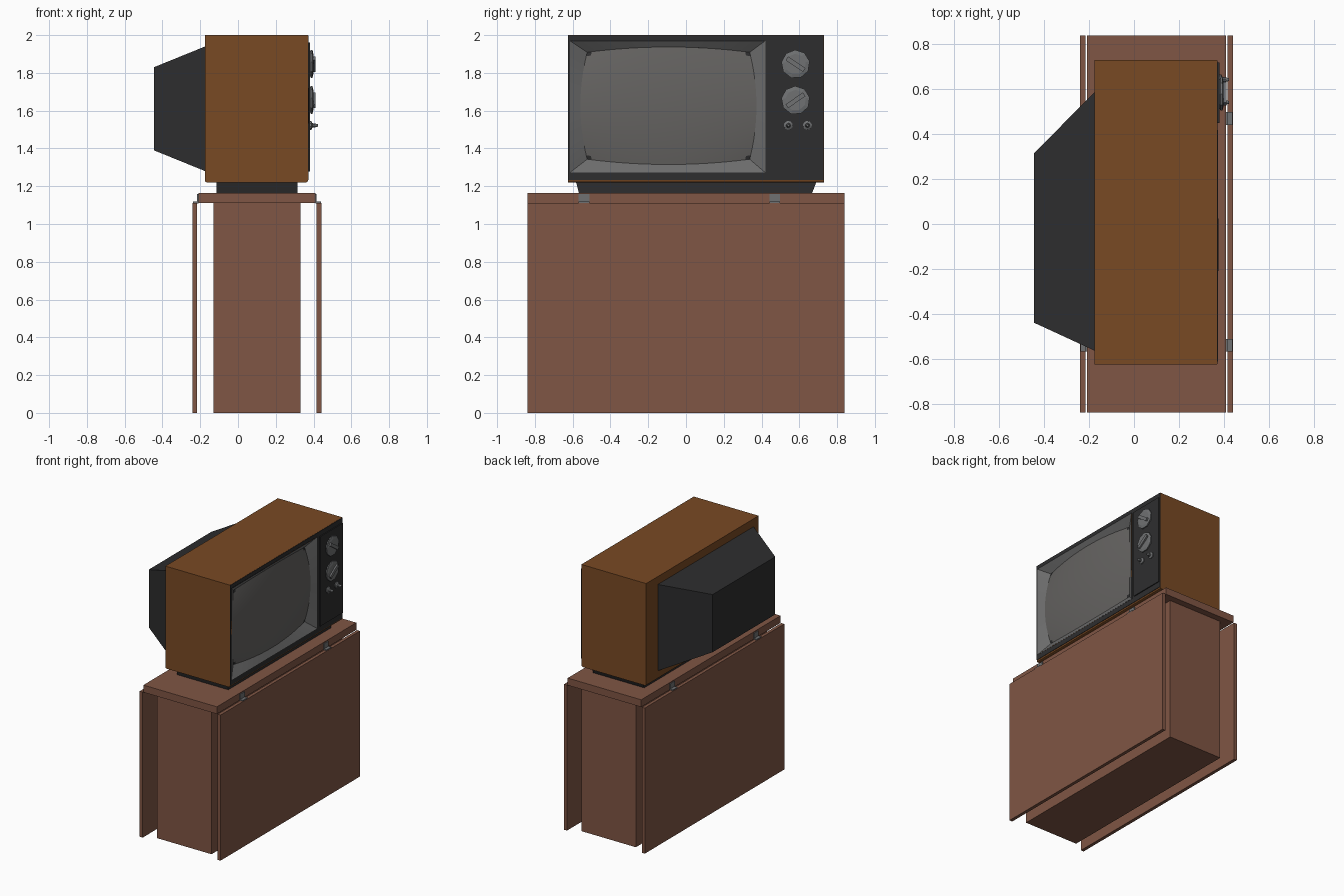
import bpy, bmesh, math
from mathutils import Matrix, Vector

if "Cube" in bpy.data.objects:
    bpy.data.objects.remove(bpy.data.objects["Cube"])


def mat(name, r, g, b):
    m = bpy.data.materials.new(name)
    m.diffuse_color = (r, g, b, 1)
    m.use_nodes = True
    m.node_tree.nodes["Principled BSDF"].inputs["Base Color"].default_value = m.diffuse_color
    return m


WOOD = mat("table wood", 0.215, 0.092, 0.058)
BROWN = mat("cabinet brown", 0.190, 0.067, 0.017)
DARK = mat("dark plastic", 0.027, 0.027, 0.028)
BEZEL = mat("bezel grey", 0.150, 0.150, 0.150)
GLASS = mat("screen glass", 0.130, 0.125, 0.120)
METAL = mat("knob metal", 0.160, 0.165, 0.170)


def finish(bm, name, *mats):
    bmesh.ops.recalc_face_normals(bm, faces=bm.faces)
    me = bpy.data.meshes.new(name)
    bm.to_mesh(me)
    bm.free()
    for m in mats:
        me.materials.append(m)
    ob = bpy.data.objects.new(name, me)
    bpy.context.collection.objects.link(ob)
    return ob


def box(name, x, y, z, m):
    return loft(name, [[(a, b, c) for b, c in
                ((y[0], z[0]), (y[1], z[0]), (y[1], z[1]), (y[0], z[1]))] for a in x], m)


def loft(name, loops, m):
    """Closed solid through successive point loops."""
    bm = bmesh.new()
    rings = [[bm.verts.new(p) for p in lp] for lp in loops]
    for r, s in zip(rings, rings[1:]):
        for i in range(len(r)):
            j = (i + 1) % len(r)
            bm.faces.new((r[i], r[j], s[j], s[i]))
    bm.faces.new(rings[0])
    bm.faces.new(rings[-1])
    return finish(bm, name, m)


def turned(name, y, z, profile, sides, m):
    """Knob turned around an x axis; profile is (x, radius) pairs."""
    return loft(name, [[(x, y + r * math.cos(2 * math.pi * i / sides + 0.2),
                         z + r * math.sin(2 * math.pi * i / sides + 0.2))
                        for i in range(sides)] for x, r in profile], m)


# folded drop-leaf table
box("table_body", (-0.13, 0.33), (-0.79, 0.79), (0, 1.11), WOOD)
box("table_top", (-0.21, 0.41), (-0.84, 0.84), (1.11, 1.165), WOOD)
for side in (-1, 1):
    X = lambda d: 0.1 + side * d
    tag = "front" if side > 0 else "back"
    box("leaf_" + tag, sorted((X(0.316), X(0.341))), (-0.84, 0.84), (0, 1.11), WOOD)
    for n, y in enumerate((-0.54, 0.47)):
        box(f"hinge_plate_{tag}_{n}", sorted((X(0.309), X(0.316))),
            (y - 0.028, y + 0.028), (1.112, 1.158), METAL)
        box(f"hinge_flap_{tag}_{n}", sorted((X(0.309), X(0.339))),
            (y - 0.028, y + 0.028), (1.108, 1.118), METAL)

# television foot, tapering downwards
loft("tv_foot", [[(x, y, z) for x, y in ((-0.115, a), (0.315, a), (0.315, b), (-0.115, b))]
                 for a, b, z in ((-0.567, 0.668, 1.165), (-0.582, 0.69, 1.222))], DARK)

# wooden cabinet: softened lower edges, open front with a thin rim
cab = box("tv_cabinet", (-0.175, 0.37), (-0.625, 0.73), (1.22, 2.0), BROWN)
bm = bmesh.new()
bm.from_mesh(cab.data)
low = [e for e in bm.edges if all(v.co.z < 1.23 for v in e.verts)
       and abs(e.verts[0].co.x - e.verts[1].co.x) < 0.01
       and abs(e.verts[0].co.y - e.verts[1].co.y) > 0.1]
bmesh.ops.bevel(bm, geom=low, offset=0.01, segments=2, affect='EDGES', profile=0.5)
bm.faces.ensure_lookup_table()
front = max(bm.faces, key=lambda f: f.normal.x * f.calc_area())
bmesh.ops.inset_region(bm, faces=[front], thickness=0.012)
bmesh.ops.delete(bm, geom=[front], context='FACES_ONLY')
bm.to_mesh(cab.data)
bm.free()

# tapered tube housing at the back
loft("tv_back_housing", [[(x, y0, z0), (x, y1, z0), (x, y1, z1), (x, y0, z1)]
                         for x, y0, y1, z0, z1 in ((-0.445, -0.44, 0.315, 1.39, 1.83),
                                                   (-0.174, -0.565, 0.59, 1.28, 1.94))], DARK)

# dark front frame around the picture opening
FX = (0.365, 0.373)
box("frame_top", FX, (-0.624, 0.729), (1.97, 1.999), DARK)
box("frame_bottom", FX, (-0.624, 0.729), (1.234, 1.272), DARK)
box("frame_left", FX, (-0.624, -0.615), (1.272, 1.97), DARK)
box("frame_right", FX, (0.42, 0.729), (1.272, 1.97), DARK)
box("control_panel", (0.37, 0.38), (0.45, 0.72), (1.278, 1.962), DARK)


def screen_point(u, v):
    """Barrel-shaped glass, bulging towards the viewer."""
    return Vector((0.377 - 0.026 * (u * u + v * v),
                   -0.093 + u * (0.466 - 0.036 * v * v),
                   1.626 + v * (0.311 - 0.028 * u * u)))


# screen glass, with dark mask in the rounded corners
NU, NV = 36, 28
bm = bmesh.new()
g = [[bm.verts.new(screen_point(2 * i / NU - 1, 2 * j / NV - 1)) for j in range(NV + 1)]
     for i in range(NU + 1)]
for i in range(NU):
    for j in range(NV):
        f = bm.faces.new((g[i][j], g[i + 1][j], g[i + 1][j + 1], g[i][j + 1]))
        u, v = abs((2 * i + 1) / NU - 1), abs((2 * j + 1) / NV - 1)
        f.material_index = int(u ** 14 + v ** 14 > 1.05)
        f.smooth = True
finish(bm, "screen", GLASS, DARK)

# sloping picture bezel from the rectangle down to the glass edge
N = 16
edge = [2 * k / N - 1 for k in range(N)]
loop = ([(t, -1) for t in edge] + [(1, t) for t in edge] +
        [(-t, 1) for t in edge] + [(-1, -t) for t in edge])
bm = bmesh.new()
outer = [bm.verts.new((0.374, -0.0975 + 0.5175 * u, 1.621 + 0.349 * v)) for u, v in loop]
inner = [bm.verts.new(screen_point(u, v)) for u, v in loop]
for i in range(len(loop)):
    j = (i + 1) % len(loop)
    bm.faces.new((outer[i], outer[j], inner[j], inner[i]))
finish(bm, "picture_bezel", BEZEL)

# channel dials with a slanted grip bar
for n, (z, ang) in enumerate(((1.846, -0.6), (1.655, 0.6))):
    y = 0.58
    turned(f"dial_{n}", y, z, ((0.378, 0.06), (0.386, 0.076), (0.394, 0.076), (0.399, 0.055)),
           9, METAL)
    grip = box(f"dial_grip_{n}", (0.395, 0.411), (-0.055, 0.055), (-0.012, 0.012), METAL)
    grip.data.transform(Matrix.Translation((0, y, z)) @ Matrix.Rotation(ang, 4, 'X'))

# small adjusting knobs
for n, y in enumerate((0.542, 0.643)):
    turned(f"small_knob_{n}", y, 1.522,
           ((0.378, 0.024), (0.388, 0.024), (0.394, 0.012), (0.41, 0.01), (0.424, 0.006)),
           10, METAL)
